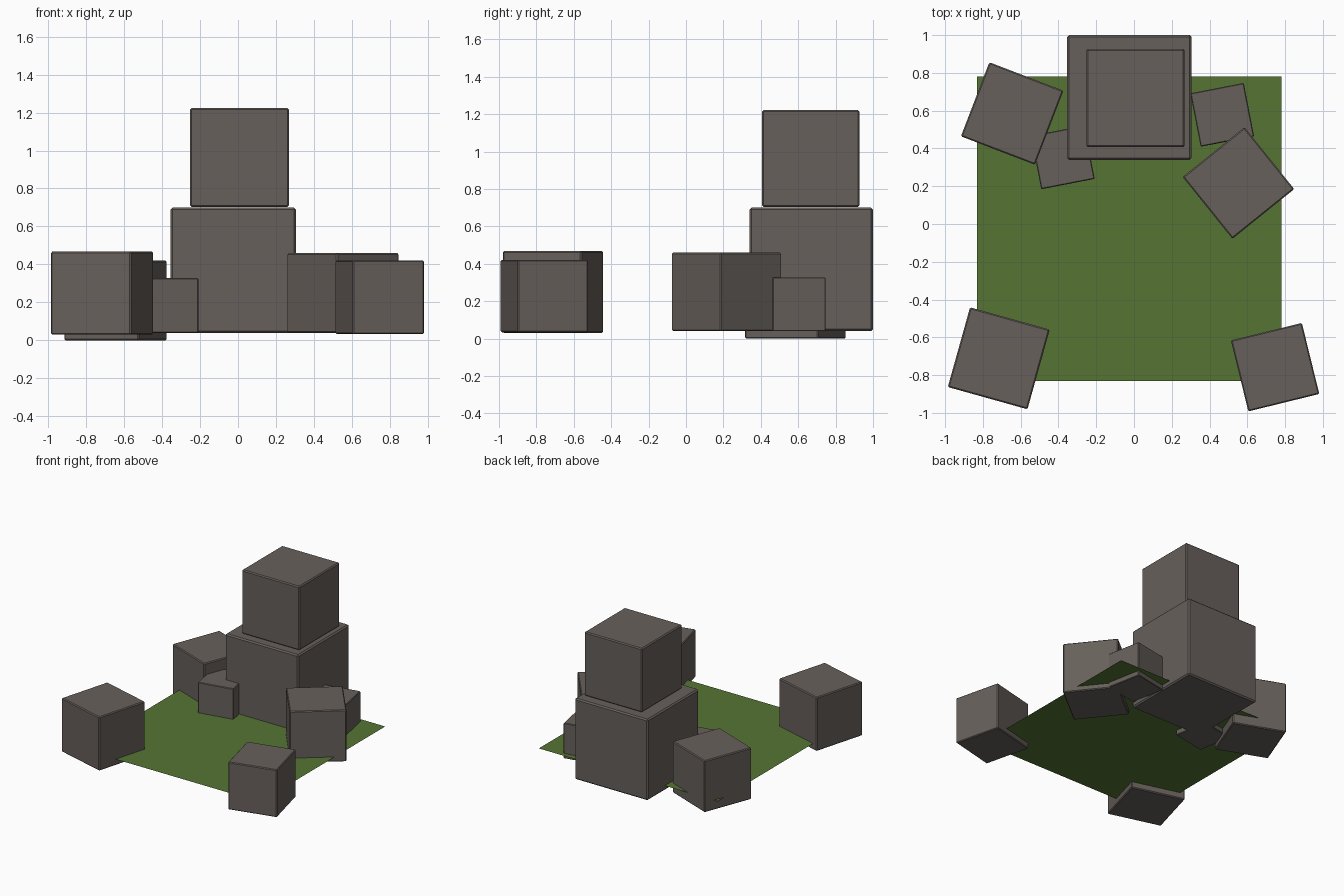
import bpy, bmesh
from math import radians
from mathutils import Matrix

if "Cube" in bpy.data.objects:
    bpy.data.objects.remove(bpy.data.objects["Cube"])


def material(name, rgb):
    m = bpy.data.materials.new(name)
    m.diffuse_color = (*rgb, 1.0)
    m.use_nodes = True
    m.node_tree.nodes["Principled BSDF"].inputs["Base Color"].default_value = m.diffuse_color
    return m


stone = material("stone grey", (0.135, 0.117, 0.105))
grass = material("grass green", (0.092, 0.175, 0.034))


def finish(name, bm, mat):
    mesh = bpy.data.meshes.new(name)
    bm.to_mesh(mesh)
    bm.free()
    mesh.materials.append(mat)
    ob = bpy.data.objects.new(name, mesh)
    bpy.context.collection.objects.link(ob)
    return ob


def block(name, x, y, bottom, side, turn=0.0, height=None):
    """Stone cube standing at the given bottom height, with chamfered edges."""
    h = height or side
    bm = bmesh.new()
    bmesh.ops.create_cube(bm, size=1.0)
    bmesh.ops.scale(bm, vec=(side, side, h), verts=bm.verts)
    bmesh.ops.bevel(bm, geom=bm.edges[:], offset=0.016 * side, segments=1,
                    affect='EDGES', profile=0.5)
    ob = finish(name, bm, stone)
    ob.location = (x, y, bottom + h / 2)
    ob.rotation_euler.z = radians(turn)
    return ob


# Grass sheet, cutting through the feet of the stones
bm = bmesh.new()
bmesh.ops.create_grid(bm, x_segments=1, y_segments=1, size=0.805,
                      matrix=Matrix.Translation((-0.025, -0.025, 0.08)))
finish("grass_patch", bm, grass)

# Stacked pair at the back
block("large_stone", -0.025, 0.67, 0.04, 0.66)
block("upper_stone", 0.008, 0.667, 0.703, 0.52)

# Scattered medium stones
block("front_left_stone", -0.716, -0.711, 0.03, 0.438, -15.6)
block("front_right_stone", 0.747, -0.758, 0.034, 0.387, 13.8)
block("right_stone", 0.553, 0.217, 0.04, 0.42, 38.8)
block("back_left_stone", -0.645, 0.585, 0.0, 0.42, -21)

# Small stones tucked beside the stack
block("small_right_stone", 0.467, 0.578, 0.04, 0.288, 11)
block("small_left_stone", -0.377, 0.353, 0.04, 0.288, 11)
